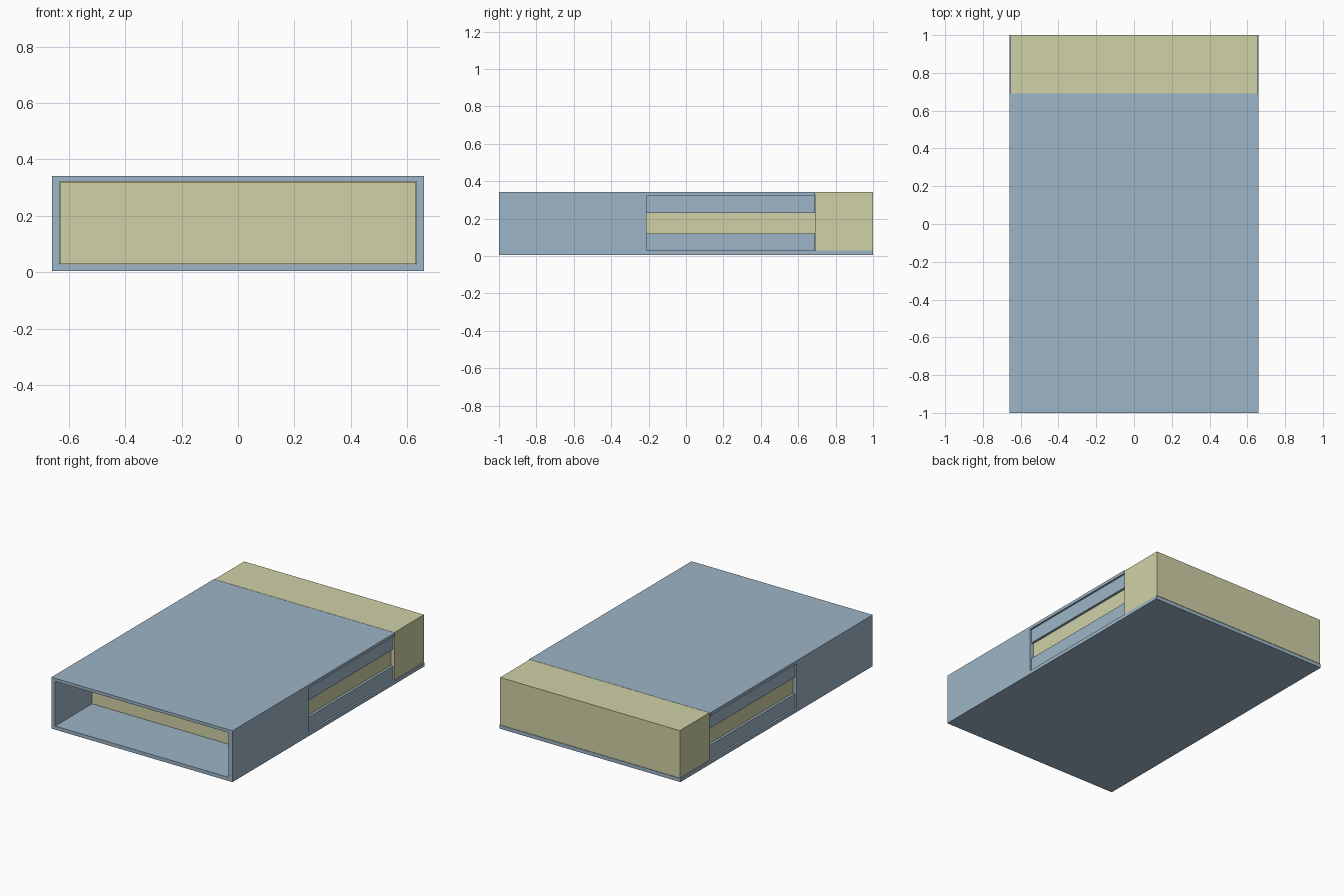
import bpy

if "Cube" in bpy.data.objects:
    bpy.data.objects.remove(bpy.data.objects["Cube"])


def box(name, x, y, z):
    """Box from (min, max) ranges on each axis."""
    bpy.ops.mesh.primitive_cube_add(size=1)
    ob = bpy.context.object
    ob.name = name
    for v in ob.data.vertices:
        v.co = [r[0] if c < 0 else r[1] for c, r in zip(v.co, (x, y, z))]
    return ob


def combine(target, other, operation):
    """Apply a boolean and drop the helper object."""
    mod = target.modifiers.new("bool", 'BOOLEAN')
    mod.operation = operation
    mod.solver = 'EXACT'
    mod.object = other
    bpy.context.view_layer.objects.active = target
    bpy.ops.object.modifier_apply(modifier=mod.name)
    bpy.data.objects.remove(other)


def paint(ob, name, color):
    mat = bpy.data.materials.new(name)
    mat.diffuse_color = color
    mat.use_nodes = True
    mat.node_tree.nodes["Principled BSDF"].inputs["Base Color"].default_value = mat.diffuse_color
    ob.data.materials.clear()
    ob.data.materials.append(mat)


W, H = 0.66, 0.342              # half width and height
FLOOR, CEIL = 0.028, 0.322      # inner faces of the plates
INNER = 0.632                   # inner face of the side walls
SLOT, END = -0.21, 0.69         # start of side slots, end of the cover

# Sleeve: open tube whose bottom plate runs on to the back
sleeve = box("sleeve", (-W, W), (-1, 1), (0.004, H))
combine(sleeve, box("tunnel", (-INNER, INNER), (-1.1, 1.1), (FLOOR, CEIL)), 'DIFFERENCE')
combine(sleeve, box("rear_cut", (-1, 1), (END, 1.1), (FLOOR, 0.5)), 'DIFFERENCE')

# Side recesses leave two thin rails with a slot between them
for s in (-1, 1):
    recess = sorted((s * 0.648, s * 0.8))
    slot = sorted((s * 0.6, s * 0.8))
    combine(sleeve, box("recess", recess, (SLOT, 0.8), (FLOOR, CEIL)), 'DIFFERENCE')
    combine(sleeve, box("slot", slot, (SLOT, 0.8), (0.12, 0.23)), 'DIFFERENCE')
paint(sleeve, "blue", (0.34, 0.46, 0.57, 1))

# Insert: block inside the sleeve with a larger exposed back end
insert = box("insert", (-0.629, 0.629), (-0.62, 0.8), (0.030, 0.320))
combine(insert, box("back_end", (-0.655, 0.655), (END + 0.002, 1), (0.030, H)), 'UNION')
paint(insert, "yellow", (0.63, 0.64, 0.38, 1))
